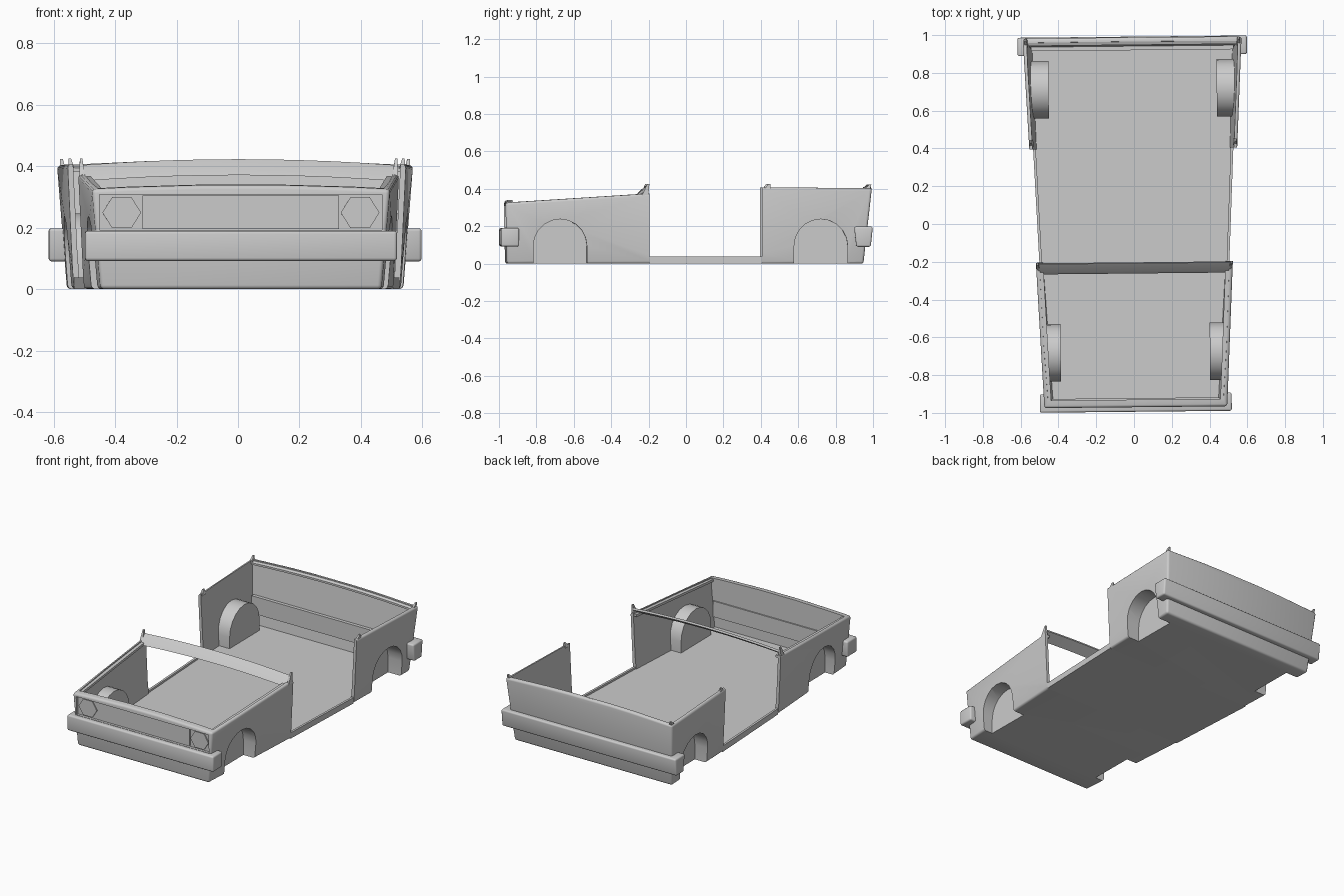
import bpy, bmesh, math
from mathutils import Matrix

if "Cube" in bpy.data.objects:
    bpy.data.objects.remove(bpy.data.objects["Cube"])


def finish(name, bm):
    bmesh.ops.recalc_face_normals(bm, faces=bm.faces)
    me = bpy.data.meshes.new(name)
    bm.to_mesh(me)
    bm.free()
    ob = bpy.data.objects.new(name, me)
    bpy.context.collection.objects.link(ob)
    return ob


def hull(name, pts, bevel=0.0):
    bm = bmesh.new()
    for p in pts:
        bm.verts.new(p)
    bmesh.ops.convex_hull(bm, input=bm.verts[:])
    loose = [v for v in bm.verts if not v.link_faces]
    bmesh.ops.delete(bm, geom=loose, context='VERTS')
    bmesh.ops.dissolve_limit(bm, angle_limit=0.02, verts=bm.verts[:], edges=bm.edges[:])
    if bevel:
        bmesh.ops.recalc_face_normals(bm, faces=bm.faces)
        sharp = [e for e in bm.edges if e.calc_face_angle(0) > 0.7]
        bmesh.ops.bevel(bm, geom=sharp, offset=bevel, segments=3, profile=0.5, affect='EDGES')
    return finish(name, bm)


def box(name, x, y, z, bevel=0.0):
    return hull(name, [(a, b, c) for a in x for b in y for c in z], bevel)


def section(yb, yt, wb, wt, zb, zt, crown=0.0):
    """Cross-section of the body with a crowned upper edge."""
    pts = [(-wb, yb, zb), (wb, yb, zb)]
    n = 8 if crown else 1
    for i in range(n + 1):
        t = -1 + 2 * i / n
        pts.append((wt * t, yt, zt + crown * (1 - t * t)))
    return pts


def prism(name, profile, x0, x1):
    return hull(name, [(x, y, z) for x in (x0, x1) for y, z in profile])


def arch(side, y, r, inner):
    prof = [(y - r, -0.05), (y + r, -0.05)]
    prof += [(y + r * math.cos(math.pi * i / 10), 0.095 + r * math.sin(math.pi * i / 10))
             for i in range(11)]
    return prism("arch_cutter", prof, side * inner, side * 0.75)


def cut(ob, cutter):
    m = ob.modifiers.new("cut", 'BOOLEAN')
    m.operation = 'DIFFERENCE'
    m.solver = 'EXACT'
    m.object = cutter
    bpy.context.view_layer.objects.active = ob
    bpy.ops.object.modifier_apply(modifier=m.name)
    bpy.data.objects.remove(cutter)


def shell(body, cavity, opening, y, inner):
    """Hollow a body half, leaving wheel housings inside it."""
    for s in (-1, 1):
        cut(cavity, arch(s, y, 0.152, inner))
    cut(body, cavity)
    cut(body, opening)
    for s in (-1, 1):
        cut(body, arch(s, y, 0.143, inner + 0.009))


# front body half
front = hull("front_body", section(-0.963, -0.97, 0.457, 0.485, 0, 0.325, 0.014)
             + section(-0.1, -0.1, 0.509, 0.527, 0, 0.381, 0.008), 0.013)
shell(front,
      hull("cavity", section(-0.93, -0.93, 0.438, 0.480, 0.025, 0.5)
           + section(-0.05, -0.05, 0.493, 0.515, 0.025, 0.5)),
      box("opening", (-1, 1), (-0.2, 0.1), (-0.1, 1)), -0.678, 0.395)
cut(front, box("grille_recess", (-0.46, 0.46), (-1.1, -0.951), (0.192, 0.308)))

# rear body half
rear = hull("rear_body", section(0.3, 0.3, 0.527, 0.546, 0, 0.408)
            + section(0.943, 0.988, 0.548, 0.58, 0, 0.403, 0.018), 0.013)
shell(rear,
      hull("cavity", section(0.25, 0.25, 0.507, 0.530, 0.025, 0.5)
           + section(0.922, 0.975, 0.530, 0.566, 0.025, 0.5)),
      box("opening", (-1, 1), (0.1, 0.4), (-0.1, 1)), 0.716, 0.445)

# floor between the halves
hull("floor", [(s * w, y, z) for s in (-1, 1) for w, y in ((0.503, -0.2), (0.53, 0.4))
               for z in (0, 0.025)])

# grille and hexagonal lamps
box("grille", (-0.32, 0.32), (-0.957, -0.945), (0.196, 0.304))
for s in (-1, 1):
    hexa = [(s * 0.388 + 0.063 * math.cos(k * math.pi / 3),
             0.249 + 0.058 * math.sin(k * math.pi / 3)) for k in range(6)]
    hull("headlamp", [(x, y, z) for x, z in hexa for y in (-0.958, -0.945)])

# wrap-around bumpers
fb = box("front_bumper", (-0.508, 0.508), (-0.994, -0.897), (0.092, 0.19), 0.01)
cut(fb, box("bumper_cutter", (-0.462, 0.462), (-0.955, -0.7), (-1, 1)))
rb = hull("rear_bumper", [(s * 0.607, y, z) for s in (-1, 1) for y, z in
                          ((0.905, 0.09), (0.982, 0.09), (0.893, 0.198), (0.993, 0.198))], 0.01)
cut(rb, box("bumper_cutter", (-0.552, 0.552), (0.7, 0.95), (-1, 1)))

# inner ledges behind the bumpers
box("front_ledge", (-0.445, 0.445), (-0.945, -0.922), (0.09, 0.19))
box("rear_ledge", (-0.535, 0.535), (0.92, 0.953), (0.09, 0.2))

# arched cowl and rear window sill, as segmented strips
def strip(name, quad, w, crown, n=10):
    bm = bmesh.new()
    rings = []
    for i in range(n + 1):
        t = -1 + 2 * i / n
        rings.append([bm.verts.new((w * t, y, z + crown * (1 - t * t))) for y, z in quad])
    for a, b in zip(rings, rings[1:]):
        for k in range(4):
            bm.faces.new((a[k], a[k - 1], b[k - 1], b[k]))
    bm.faces.new(rings[0])
    bm.faces.new(rings[-1][::-1])
    return finish(name, bm)


strip("cowl", [(-0.262, 0.352), (-0.25, 0.367), (-0.208, 0.404), (-0.203, 0.392)], 0.508, 0.019)
strip("rear_window_sill", [(0.948, 0.38), (0.948, 0.392), (0.975, 0.403), (0.975, 0.38)],
      0.562, 0.017)

# mirrored small parts: engine bay flanges, door sills, pillar stubs
for s in (-1, 1):
    hull("bay_flange", [(s * (w - d), y, z - e) for w, y, z in
                        ((0.485, -0.95, 0.326), (0.521, -0.205, 0.374))
                        for d in (0.012, 0.038) for e in (0.005, 0.02)])
    hull("door_sill", [(s * (w - d), y, z) for w, y in ((0.503, -0.2), (0.53, 0.4))
                       for d in (0, 0.014) for z in (0.02, 0.037)])
    for w, y, z, h, lean in ((0.513, -0.225, 0.36, 0.065, 0.018),
                             (0.543, 0.43, 0.395, 0.03, 0.01),
                             (0.565, 0.958, 0.39, 0.034, 0.022)):
        hull("pillar_stub", [(s * (w + a), y + b, z) for a in (-0.014, 0.006) for b in (-0.018, 0.018)]
             + [(s * (w + a), y + lean + b, z + h) for a in (-0.004, 0.004) for b in (-0.006, 0.006)])

# the whole model stands very slightly turned
for ob in bpy.context.scene.objects:
    ob.data.transform(Matrix.Rotation(0.01, 4, 'Z'))
    ob.select_set(True)
bpy.context.view_layer.objects.active = front
bpy.ops.object.shade_smooth_by_angle(angle=math.radians(32))
